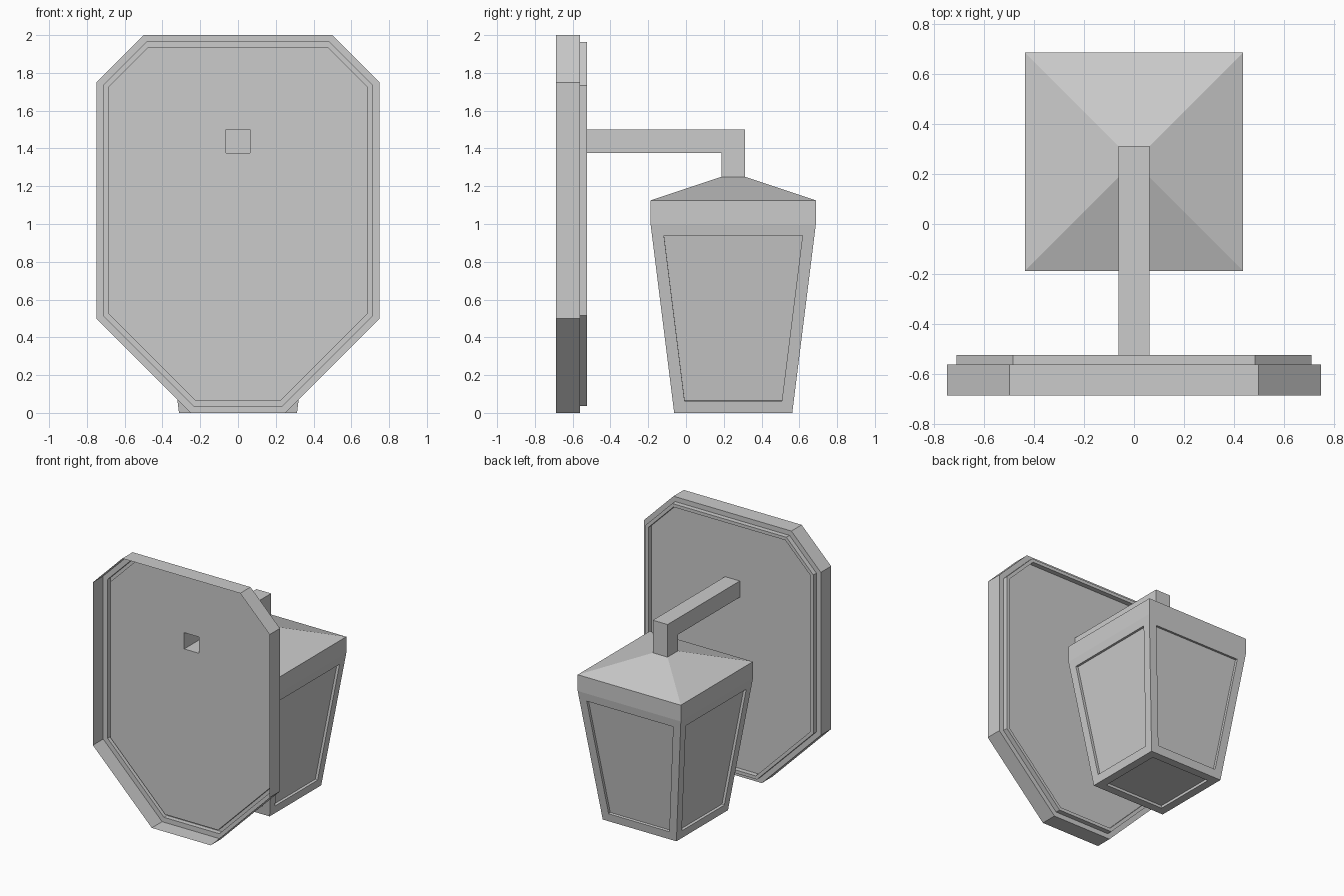
import bpy, bmesh

if "Cube" in bpy.data.objects:
    bpy.data.objects.remove(bpy.data.objects["Cube"])

PLATE_Y = -0.5625   # back level of the main plate wall
A = 0.0625          # half thickness of the arm
CY = 0.25           # lantern centre in y


def finish(bm, name):
    mesh = bpy.data.meshes.new(name)
    bm.to_mesh(mesh)
    bm.free()
    obj = bpy.data.objects.new(name, mesh)
    bpy.context.collection.objects.link(obj)
    return obj


def recess(bm, faces, width, depth):
    """Inset faces flat, then push the inner part along the normal."""
    bmesh.ops.inset_individual(bm, faces=faces, thickness=width, use_even_offset=True)
    bmesh.ops.inset_individual(bm, faces=faces, thickness=0.0, depth=depth)


# Wall plate: open-fronted shell with a raised, recessed rim
bm = bmesh.new()
half = [(0.5, 2), (0.75, 1.75), (0.75, 0.5), (0.25, 0)]
outline = half + [(-x, z) for x, z in reversed(half)]
back = [bm.verts.new((x, PLATE_Y, z)) for x, z in outline]
front = [bm.verts.new((x, -0.6875, z)) for x, z in outline]
face = bm.faces.new(back)
n = len(outline)
for i in range(n):
    j = (i + 1) % n
    bm.faces.new((back[j], back[i], front[i], front[j]))
bm.normal_update()
if face.normal.y < 0:
    bmesh.ops.reverse_faces(bm, faces=bm.faces[:])
    bm.normal_update()
recess(bm, [face], 0.0375, 0.0375)
recess(bm, [face], 0.025, -0.0375)
# square opening where the hollow arm joins
border = list(face.edges)
bmesh.ops.delete(bm, geom=[face], context='FACES_ONLY')
hole = [bm.verts.new((x, PLATE_Y, z))
        for x, z in ((-A, 1.375), (A, 1.375), (A, 1.5), (-A, 1.5))]
border += [bm.edges.new((hole[i], hole[(i + 1) % 4])) for i in range(4)]
bmesh.ops.triangle_fill(bm, edges=border, use_beauty=True, normal=(0, 1, 0))
finish(bm, "wall_plate")

# Arm: hollow L-shaped square tube, open at both ends
bm = bmesh.new()
top = [(PLATE_Y, 1.5), (CY + A, 1.5), (CY + A, 1.25)]
under = [(PLATE_Y, 1.375), (CY - A, 1.375), (CY - A, 1.25)]
rings = [[bm.verts.new(p) for p in ((-A, *t), (A, *t), (A, *u), (-A, *u))]
         for t, u in zip(top, under)]
for r, s in zip(rings, rings[1:]):
    for i in range(4):
        j = (i + 1) % 4
        bm.faces.new((r[i], r[j], s[j], s[i]))
bmesh.ops.recalc_face_normals(bm, faces=bm.faces[:])
finish(bm, "arm")

# Lantern: square rings joined into tapered body, band and pyramid roof
bm = bmesh.new()
levels = [(0.3125, 0.0), (0.4375, 1.0), (0.4375, 1.125), (A, 1.25)]
rings = [[bm.verts.new((sx * h, CY + sy * h, z))
          for sx, sy in ((-1, -1), (1, -1), (1, 1), (-1, 1))] for h, z in levels]
panels = [bm.faces.new(rings[0][::-1])]
for k in range(3):
    for i in range(4):
        j = (i + 1) % 4
        f = bm.faces.new((rings[k][i], rings[k][j], rings[k + 1][j], rings[k + 1][i]))
        if k == 0:
            panels.append(f)
bm.normal_update()
# recessed panels on the four sides and underneath
recess(bm, panels, 0.0625, -0.02)
finish(bm, "lantern")
